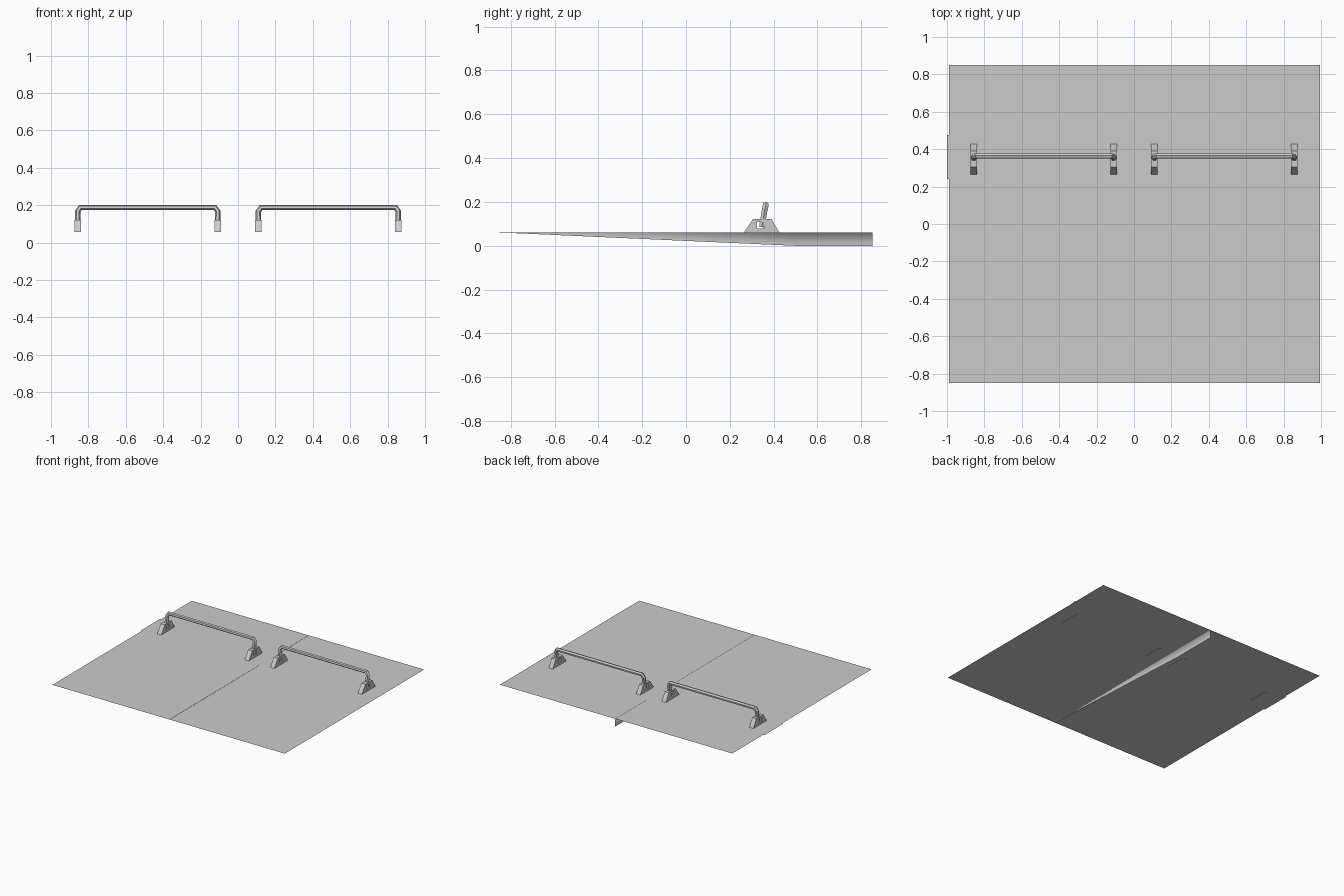
import bpy, bmesh

if "Cube" in bpy.data.objects:
    bpy.data.objects.remove(bpy.data.objects["Cube"])

TOP = 0.06  # height of the sheet


def make_mesh(name, verts, faces, smooth=False):
    me = bpy.data.meshes.new(name)
    me.from_pydata(verts, [], faces)
    me.update()
    for p in me.polygons:
        p.use_smooth = smooth
    ob = bpy.data.objects.new(name, me)
    bpy.context.collection.objects.link(ob)
    return ob


def plate(name, x0, x1, y0, y1, z=TOP):
    return make_mesh(name, [(x0, y0, z), (x1, y0, z), (x1, y1, z), (x0, y1, z)], [(0, 1, 2, 3)])


# left panel: single flat sheet
plate("left_panel", -0.99, 0.01, -0.85, 0.85)

# right panel with a tapering fin folded down along its inner edge
rows = [(-0.85, TOP - 0.0005), (-0.8, 0.0585), (0.5, 0.0), (0.85, 0.0)]
cols = (0.01, 0.018, 0.1, 0.995)
verts, faces = [], []
for y, zb in rows:
    verts.append((0.01, y, zb))
    verts += [(x, y, TOP) for x in cols]
n = len(cols) + 1
for r in range(len(rows) - 1):
    for c in range(n - 1):
        a = r * n + c
        faces.append((a, a + 1, a + n + 1, a + n))
make_mesh("right_panel_with_fin", verts, faces, smooth=True)

# locking tabs on the left edge of each panel
plate("left_tab", -1.0, -0.985, 0.24, 0.475)
plate("right_tab", 0.004, 0.03, 0.24, 0.475, TOP + 0.001)


# handle foot: trapezoid block with a square hole through it
def foot(name, cx, half=0.0175):
    outer = [(0.262, TOP - 0.002), (0.428, TOP - 0.002), (0.39, 0.122), (0.306, 0.122)]
    inner = [(0.325, 0.078), (0.357, 0.078), (0.357, 0.108), (0.325, 0.108)]
    vs = [(cx + s * half, y, z) for s in (-1, 1) for y, z in outer + inner]
    fs = []
    for i in range(4):
        j = (i + 1) % 4
        fs += [(i, i + 4, j + 4, j), (i + 8, j + 8, j + 12, i + 12),
               (i, j, j + 8, i + 8), (i + 4, i + 12, j + 12, j + 4)]
    ob = make_mesh(name, vs, fs)
    bm = bmesh.new()
    bm.from_mesh(ob.data)
    bmesh.ops.recalc_face_normals(bm, faces=bm.faces)
    bm.to_mesh(ob.data)
    bm.free()


# handle bar: bent six-sided rod leaning slightly back
def bar(name, cx, half=0.374):
    side = [(half, 0.346, 0.085), (half, 0.36, 0.168), (half - 0.014, 0.364, 0.187)]
    pts = [(cx - x, y, z) for x, y, z in side] + [(cx + x, y, z) for x, y, z in reversed(side)]
    cu = bpy.data.curves.new(name, 'CURVE')
    cu.dimensions = '3D'
    cu.bevel_depth = 0.015
    cu.bevel_resolution = 1
    cu.use_fill_caps = True
    sp = cu.splines.new('POLY')
    sp.use_smooth = False
    sp.points.add(len(pts) - 1)
    for p, co in zip(sp.points, pts):
        p.co = (*co, 1)
    ob = bpy.data.objects.new(name, cu)
    bpy.context.collection.objects.link(ob)
    bpy.ops.object.select_all(action='DESELECT')
    ob.select_set(True)
    bpy.context.view_layer.objects.active = ob
    bpy.ops.object.convert(target='MESH')


for label, cx in (("left", -0.483), ("right", 0.483)):
    bar(label + "_handle_bar", cx)
    foot(label + "_handle_foot_a", cx - 0.374)
    foot(label + "_handle_foot_b", cx + 0.374)
